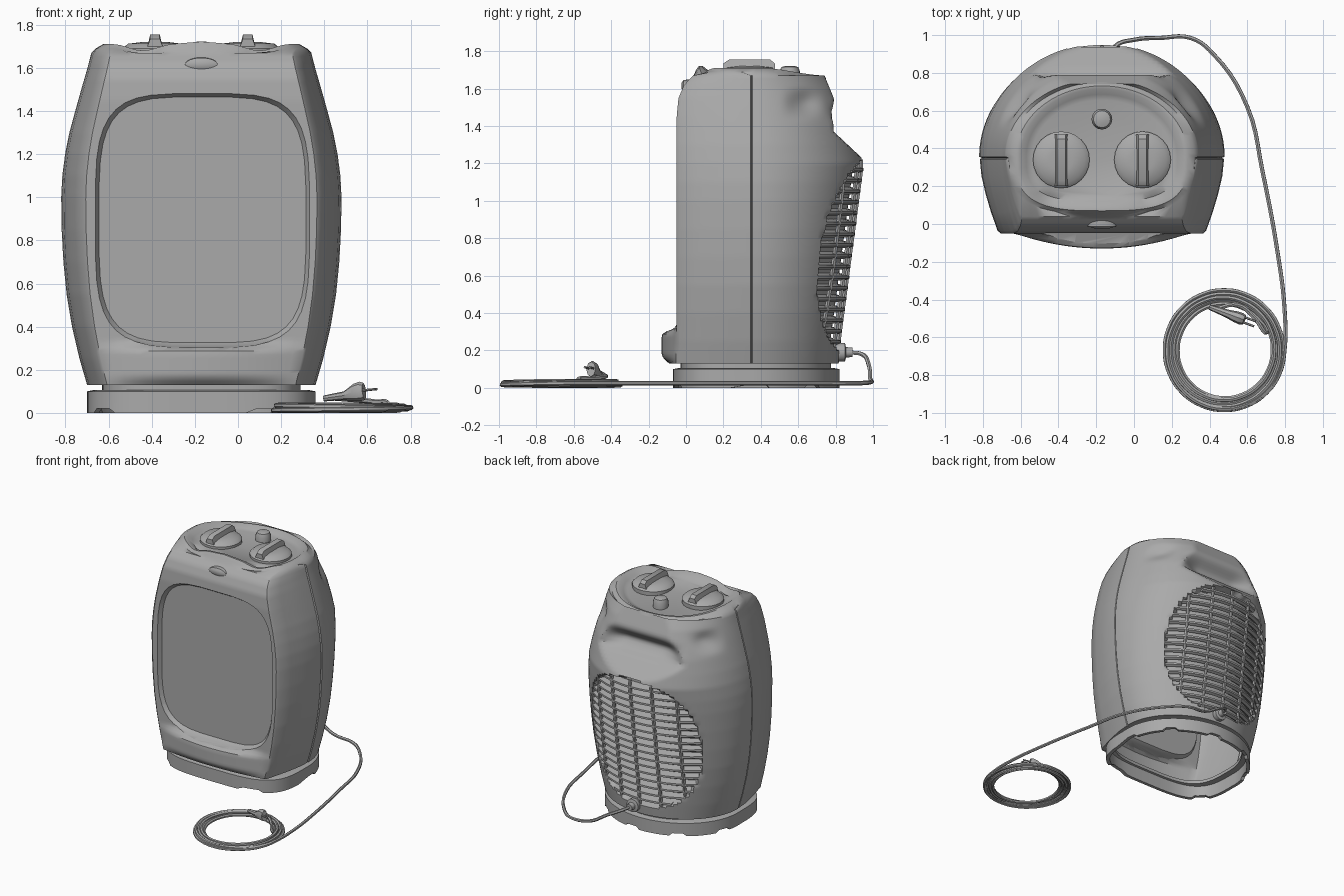
import bpy, bmesh, math
from mathutils import Vector

if "Cube" in bpy.data.objects:
    bpy.data.objects.remove(bpy.data.objects["Cube"])

CX, SEAM = -0.17, 0.35
grey = bpy.data.materials.new("grey plastic")
grey.use_nodes = True
grey.diffuse_color = (0.4, 0.4, 0.4, 1)
grey.node_tree.nodes["Principled BSDF"].inputs["Base Color"].default_value = (0.4, 0.4, 0.4, 1)


def finish(obj, angle=35):
    obj.data.materials.clear()
    obj.data.materials.append(grey)
    bpy.ops.object.select_all(action='DESELECT')
    obj.select_set(True)
    bpy.context.view_layer.objects.active = obj
    if obj.type == 'CURVE':
        bpy.ops.object.convert(target='MESH')
    bpy.ops.object.shade_smooth_by_angle(angle=math.radians(angle))
    return bpy.context.object


def loft(name, rings, caps=True, closed=False):
    me = bpy.data.meshes.new(name)
    bm = bmesh.new()
    loops = [[bm.verts.new(p) for p in ring] for ring in rings]
    pairs = list(zip(loops, loops[1:])) + ([(loops[-1], loops[0])] if closed else [])
    for a, b in pairs:
        for i in range(len(a)):
            j = (i + 1) % len(a)
            bm.faces.new((a[i], a[j], b[j], b[i]))
    if caps:
        bm.faces.new(loops[0][::-1])
        bm.faces.new(loops[-1])
    bmesh.ops.recalc_face_normals(bm, faces=bm.faces)
    bm.to_mesh(me)
    bm.free()
    obj = bpy.data.objects.new(name, me)
    bpy.context.collection.objects.link(obj)
    return finish(obj)


def tube(name, points, radius, curved=True):
    cu = bpy.data.curves.new(name, 'CURVE')
    cu.dimensions = '3D'
    cu.bevel_depth, cu.bevel_resolution, cu.resolution_u = radius, 1, 5
    cu.use_fill_caps = True
    sp = cu.splines.new('BEZIER' if curved else 'POLY')
    pts = sp.bezier_points if curved else sp.points
    pts.add(len(points) - 1)
    for p, co in zip(pts, points):
        if curved:
            p.co = co
            p.handle_left_type = p.handle_right_type = 'AUTO'
        else:
            p.co = (*co, 1)
    obj = bpy.data.objects.new(name, cu)
    bpy.context.collection.objects.link(obj)
    return finish(obj)


def turned(name, profile, centre, axis='Z', sides=24):
    rings = []
    for r, h in profile:
        ring = []
        for i in range(sides):
            a = 2 * math.pi * i / sides
            v = Vector((r * math.cos(a), r * math.sin(a), h))
            ring.append(Vector(centre) + (v.xzy if axis == 'Y' else v))
        rings.append(ring)
    return loft(name, rings)


def interp(keys, z):
    if z <= keys[0][0]:
        return keys[0][1]
    for (a, va), (b, vb) in zip(keys, keys[1:]):
        if z <= b:
            return va + (vb - va) * (z - a) / (b - a)
    return keys[-1][1]


def smooth(v):
    v = max(0, min(1, v))
    return v * v * (3 - 2 * v)


# Body silhouette by height
WIDTH = [(.13, .53), (.25, .565), (.4, .6), (.55, .625), (.7, .64), (.85, .648), (1, .65),
         (1.1, .645), (1.2, .632), (1.3, .612), (1.4, .585), (1.5, .557), (1.6, .528), (1.67, .51)]
FRONT = [(.13, -.05), (1.45, -.05), (1.55, -.04), (1.62, -.01), (1.67, .04)]
BACK = [(.13, .81), (1.2, .95), (1.4, .9), (1.6, .81), (1.67, .76)]
LEDGE = [(1.22, .95), (1.37, .79), (1.55, .79), (1.67, .74)]


def grille_reach(z):
    k = 1 - abs((z - .71) / .51) ** 2.4
    return .47 * max(0, k) ** (1 / 2.4)


def back_half(hw, yb, z):
    angles = [math.pi * i / 64 for i in range(65)]
    return [Vector((CX + hw * math.cos(t), SEAM + .006 + (yb - SEAM) * math.sin(t), z)) for t in angles]


def outline(hw, yf, yb, z, corner=.85):
    # Round back, seam groove, flat front
    side = [(1 - .015 / hw, SEAM), (.995, SEAM - .006)]
    side += [(1 - (1 - corner) * s ** 1.5, SEAM + (yf + .015 - SEAM) * s) for s in (.25, .5, .75, 1)]
    side.append((corner - .025, yf))
    pts = back_half(hw, yb, z) + [Vector((CX - hw * k, y, z)) for k, y in side]
    pts += [Vector((CX + hw * (corner - .025) * (i / 10 - 1), yf, z)) for i in range(1, 20)]
    return pts + [Vector((CX + hw * k, y, z)) for k, y in reversed(side)]


def soft_outline(hw, yf, yb, z, power=.55):
    # Round back, rounded-corner front
    pts = back_half(hw, yb, z)
    for i in range(1, 34):
        t = math.pi * i / 34
        c = math.cos(t)
        pts.append(Vector((CX - hw * math.copysign(abs(c) ** power, c),
                           SEAM + (yf - SEAM) * math.sin(t) ** power, z)))
    return pts


def body_ring(z):
    ring = outline(interp(WIDTH, z), interp(FRONT, z), interp(BACK, z), z)
    for p in ring:
        dx = abs(p.x - CX)
        if p.y > .45:
            # handle ledge, finger scoop, side pockets, then the grille bay
            p.y = min(p.y, interp(LEDGE, z))
            p.y -= .07 * smooth(1.7 - dx / .22) * smooth(1 - abs(z - 1.43) / .1)
            pocket = smooth(1 - abs(p.y - .63) / .12) * smooth(1 - abs(z - 1.52) / .1)
            p.x -= math.copysign(.04 * pocket, p.x - CX)
            p.y -= .06 * smooth((grille_reach(z) - dx) / .03)
        elif p.y < 0 and z < .34:
            # chin lip below the front panel
            p.y -= .08 * max(0, 1 - (dx / .46) ** 2) * smooth((.34 - z) / .06) * smooth((z - .08) / .1)
    return ring


rings = [body_ring(.13 + 1.54 * i / 88) for i in range(89)]
# Rolled rim with front dents, and sunken control deck
for hw, yf, yb, z in [(.49, .055, .745, 1.69), (.455, .07, .725, 1.71), (.43, .09, .71, 1.708),
                      (.4, .12, .68, 1.685), (.37, .15, .65, 1.672)]:
    ring = soft_outline(hw, yf, yb, z, .65)
    for p in ring:
        p.z -= .04 * smooth((p.y - .4) / .35)
        if z > 1.68:
            p.z -= .03 * smooth(1 - abs(abs(p.x - CX) - .27) / .14) * smooth((.25 - p.y) / .1)
            p.z += .012 * smooth(1 - abs(p.x - CX) / .16) * smooth((.25 - p.y) / .1)
    rings.append(ring)
body = loft("body_shell", rings)


# Shallow front panel recess, cut with a tapered rounded block
def rounded(hx, hz, y):
    ring = []
    for i in range(40):
        a = 2 * math.pi * (i + .5) / 40
        c, s = math.cos(a), math.sin(a)
        ring.append((CX + .005 + hx * math.copysign(abs(c) ** .5, c), y,
                     .895 + hz * math.copysign(abs(s) ** .5, s)))
    return ring


cutter = loft("panel_cutter", [rounded(.515, .605, -.25), rounded(.497, .588, -.05), rounded(.48, .57, -.022)])
mod = body.modifiers.new("panel_recess", 'BOOLEAN')
mod.object, mod.operation, mod.solver = cutter, 'DIFFERENCE', 'EXACT'
bpy.context.view_layer.objects.active = body
bpy.ops.object.modifier_apply(modifier=mod.name)
bpy.data.objects.remove(cutter)
# Open underside
bm = bmesh.new()
bm.from_mesh(body.data)
under = [f for f in bm.faces if all(v.co.z < .131 for v in f.verts)]
bmesh.ops.delete(bm, geom=under, context='FACES')
bm.to_mesh(body.data)
bm.free()
finish(body)


# Back grille follows the shell
def shell_point(dx, z, lift):
    c = max(-1, min(1, dx / interp(WIDTH, z)))
    y = SEAM + (interp(BACK, z) - SEAM) * math.sqrt(1 - c * c)
    return (CX + dx, y + lift, z)


for i in range(17):
    z = .25 + i * .0575
    r = grille_reach(z)
    line = [shell_point(r * (k / 8 - 1), z, -.02) for k in range(17)]
    section = [(0, -.02), (.022, -.01), (.022, .004), (-.035, .02), (-.035, .008)]
    loft(f"grille_slat_{i + 1}", [[(x, y + a, h + b) for a, b in section] for x, y, h in line])
for i in range(5):
    dx = (i - 2) * .17
    half = .51 * max(0, 1 - abs(dx / .47) ** 2.4) ** (1 / 2.4)
    tube(f"grille_rib_{i + 1}", [shell_point(dx, .71 + half * (k / 8 - 1), -.01) for k in range(17)], .013, False)

# Hollow base ring with a notched bottom edge, and neck
base = [soft_outline(*s) for s in ((.53, -.07, .815, .015), (.53, -.07, .815, .1),
                                   (.505, -.045, .79, .105), (.505, -.045, .79, .015))]
for ring in (base[0], base[-1]):
    for i, p in enumerate(ring):
        p.z = .02 if i % 14 < 4 else 0
loft("base_ring", base, False, True)
loft("base_neck", [soft_outline(.51, -.05, .795, .1), soft_outline(.46, -.03, .77, .105),
                   soft_outline(.46, -.03, .77, .13), outline(.53, -.05, .81, .131)], False)

# Control knobs, button and indicator lens
for side, x in (("right", CX - .215), ("left", CX + .215)):
    turned(f"{side}_knob", [(.15, 1.66), (.15, 1.69), (.125, 1.712), (.06, 1.72)], (x, .34, 0))
    grip = [[(x + w, y, z) for w, z in ((-.035, 1.7), (.035, 1.7), (.022, top), (-.022, top))]
            for y, top in ((.2, 1.735), (.23, 1.755), (.45, 1.755), (.475, 1.735))]
    loft(f"{side}_knob_grip", grip)
turned("top_button", [(.055, 1.64), (.055, 1.69), (.045, 1.715), (.02, 1.722)], (CX, .555, 0), sides=16)
lens = turned("indicator_lens", [(.08, .03), (.075, -.005), (.04, -.015)], (CX, -.008, 0), 'Y')
lens.scale.z, lens.location.z = .42, 1.615

# Power cord: strain relief, lead, coil and plug
turned("strain_relief", [(.035, .78), (.05, .82), (.05, .85), (.028, .855), (.025, .89)], (-.13, 0, .19), 'Y', 16)
cord = [(-.13, .87, .19), (-.1, .94, .18), (0, .975, .13), (.14, .985, .05), (.3, .985, .03),
        (.42, .9, .025), (.6, .62, .025), (.68, .28, .025), (.76, -.15, .025), (.797, -.45, .025)]
TURNS, N = 6, 16
for i in range(TURNS * N):
    a = -2 * math.pi * i / N
    r = .322 - .08 * i / (TURNS * N) + .005 * math.sin(2.3 * a / 3)
    cord.append((.475 + r * math.cos(a), -.668 + r * 1.01 * math.sin(a), .024 + .012 * math.sin(a * .45)))
cord += [(.64, -.5, .05), (.55, -.43, .06), (.43, -.45, .07)]
tube("power_cord", cord, .012)
direction = Vector((.19, -.07, .02)).normalized()
across = direction.cross(Vector((0, 0, 1))).normalized()
upward = across.cross(direction)
start = Vector((.4, -.44, .06))
plug = []
for d, w, h in [(0, .014, .014), (.1, .022, .02), (.15, .03, .04), (.18, .032, .045), (.2, .026, .04)]:
    c = start + direction * d + upward * h * .5
    plug.append([c + across * w * math.cos(t * math.pi / 4) + upward * h * math.sin(t * math.pi / 4)
                 for t in range(8)])
loft("plug", plug)
for i, s in enumerate((-1, 1)):
    c = start + direction * .19 + across * .014 * s + upward * .025
    tube(f"plug_prong_{i + 1}", [c, c + direction * .07], .006, False)
